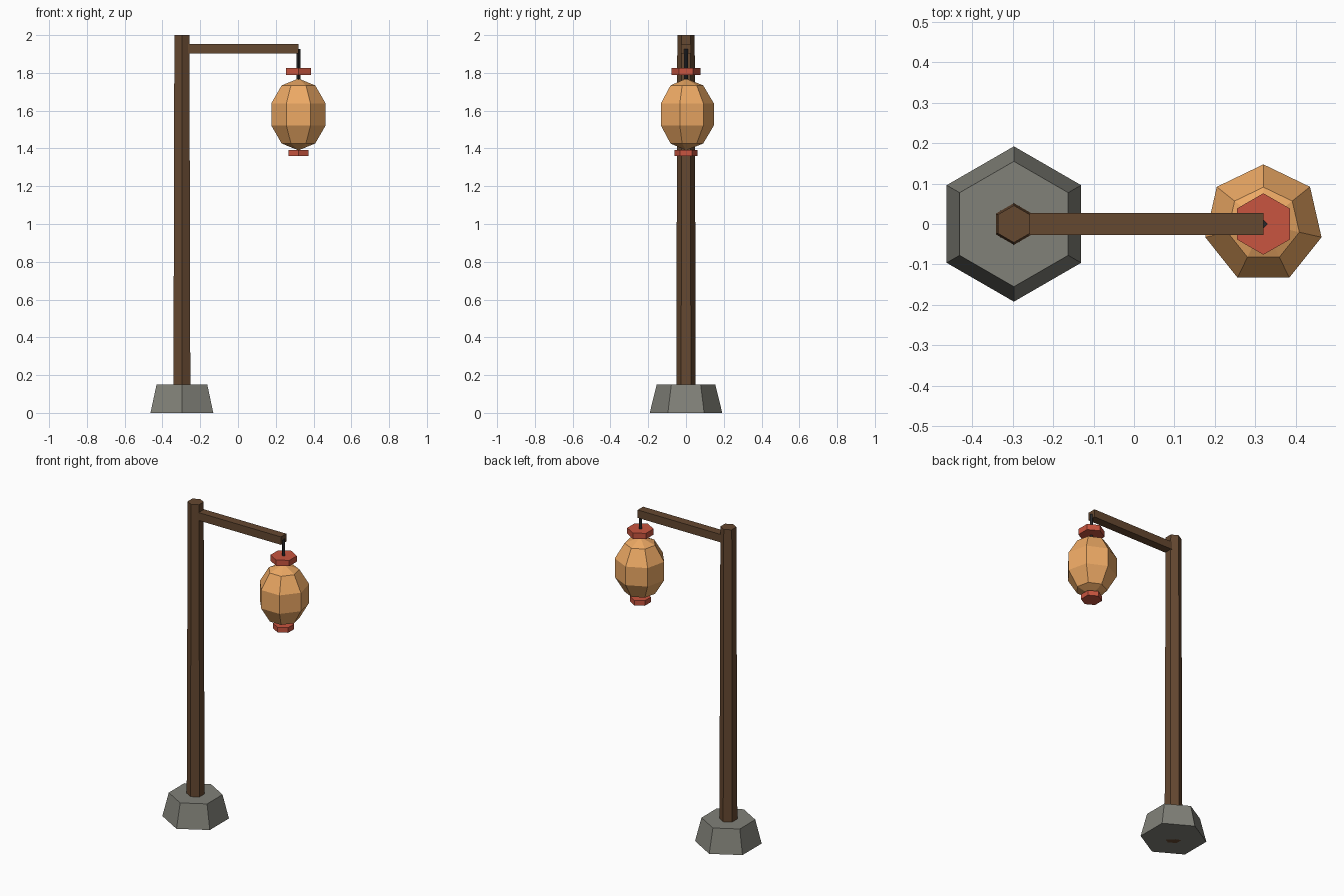
import bpy, bmesh, math

if "Cube" in bpy.data.objects:
    bpy.data.objects.remove(bpy.data.objects["Cube"])

POST_X, LAMP_X = -0.297, 0.32


def material(name, rgb):
    m = bpy.data.materials.new(name)
    m.diffuse_color = (*rgb, 1)
    m.use_nodes = True
    m.node_tree.nodes["Principled BSDF"].inputs["Base Color"].default_value = m.diffuse_color
    return m


WOOD = material("wood", (0.13, 0.065, 0.03))
STONE = material("stone", (0.22, 0.22, 0.19))
PAPER = material("paper", (0.85, 0.40, 0.13))
RED = material("red_paint", (0.58, 0.09, 0.05))
IRON = material("iron", (0.02, 0.02, 0.022))


def finish(name, bm, mat):
    bmesh.ops.recalc_face_normals(bm, faces=bm.faces[:])
    mesh = bpy.data.meshes.new(name)
    bm.to_mesh(mesh)
    bm.free()
    mesh.materials.append(mat)
    bpy.context.collection.objects.link(bpy.data.objects.new(name, mesh))


def turned(name, x, sides, profile, mat):
    """Faceted turned part from (radius, z) points, first corner toward +y."""
    bm = bmesh.new()
    rings = []
    for r, z in profile:
        if r == 0:
            rings.append([bm.verts.new((x, 0, z))] * sides)
            continue
        angles = [math.pi / 2 + math.tau * i / sides for i in range(sides)]
        rings.append([bm.verts.new((x + r * math.cos(a), r * math.sin(a), z)) for a in angles])
    for lo, hi in zip(rings, rings[1:]):
        for i in range(sides):
            j = (i + 1) % sides
            bm.faces.new(dict.fromkeys((lo[i], lo[j], hi[j], hi[i])))
    for (r, _), ring in ((profile[0], rings[0]), (profile[-1], rings[-1])):
        if r > 0:
            bm.faces.new(ring)
    finish(name, bm, mat)


# Stone footing and tapered post
turned("stone_base", POST_X, 6, [(0.192, 0), (0.155, 0.15)], STONE)
turned("post", POST_X, 6, [(0.052, 0), (0.046, 2.0)], WOOD)

# Horizontal arm
bm = bmesh.new()
bmesh.ops.create_cube(bm, size=1)
bmesh.ops.scale(bm, vec=(LAMP_X - POST_X, 0.054, 0.05), verts=bm.verts)
bmesh.ops.translate(bm, vec=((LAMP_X + POST_X) / 2, 0, 1.927), verts=bm.verts)
finish("arm", bm, WOOD)

# Hanging lantern: hook, paper body, end caps
turned("hook", LAMP_X, 4, [(0.011, 1.765), (0.011, 1.927)], IRON)
body = [(0.155 * math.sin(math.pi * k / 5) if 0 < k < 5 else 0,
         1.58 - 0.19 * math.cos(math.pi * k / 5)) for k in range(6)]
turned("lantern_body", LAMP_X, 7, body, PAPER)
turned("lantern_top_cap", LAMP_X, 6, [(0.076, 1.788), (0.076, 1.825)], RED)
turned("lantern_bottom_cap", LAMP_X, 6, [(0.061, 1.36), (0.061, 1.392)], RED)
